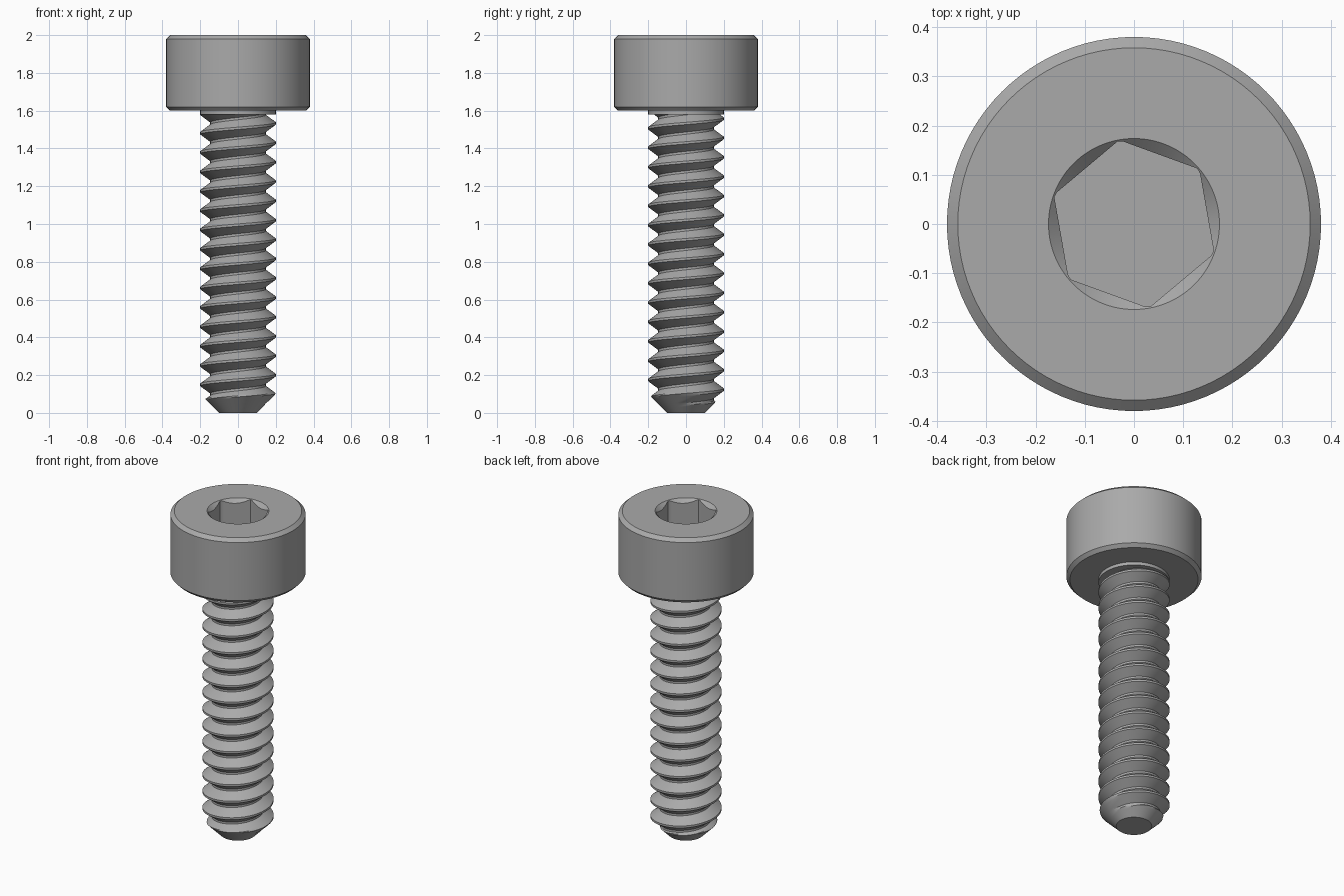
import bpy, bmesh, math

cube = bpy.data.objects.get("Cube")
if cube:
    bpy.data.objects.remove(cube, do_unlink=True)

steel = bpy.data.materials.new("grey steel")
steel.use_nodes = True
steel.diffuse_color = (0.4, 0.4, 0.4, 1)
steel.node_tree.nodes["Principled BSDF"].inputs["Base Color"].default_value = (0.4, 0.4, 0.4, 1)

TAU = 2 * math.pi
SEG = 96


def finish(bm, name, angle=25):
    bmesh.ops.remove_doubles(bm, verts=bm.verts, dist=1e-5)
    bmesh.ops.recalc_face_normals(bm, faces=bm.faces)
    mesh = bpy.data.meshes.new(name)
    bm.to_mesh(mesh)
    bm.free()
    obj = bpy.data.objects.new(name, mesh)
    bpy.context.collection.objects.link(obj)
    mesh.materials.append(steel)
    bpy.ops.object.select_all(action='DESELECT')
    obj.select_set(True)
    bpy.context.view_layer.objects.active = obj
    bpy.ops.object.shade_smooth_by_angle(angle=math.radians(angle))
    return obj


def ring(bm, radius, height):
    """Ring of vertices; radius and height may be functions of the angle."""
    verts = []
    for i in range(SEG):
        a = TAU * i / SEG
        r = radius(a) if callable(radius) else radius
        z = height(a) if callable(height) else height
        verts.append(bm.verts.new((r * math.cos(a), r * math.sin(a), z)))
    return verts


def bridge(bm, low, high):
    for i in range(SEG):
        j = (i + 1) % SEG
        bm.faces.new((low[i], low[j], high[j], high[i]))


# Head with chamfered rims and a hexagonal socket
HEX_R, HEX_TURN, FLOOR = 0.1732, math.radians(40), 1.8


def hex_radius(a):
    local = (a - HEX_TURN) % (TAU / 6) - TAU / 12
    return HEX_R * math.cos(TAU / 12) / math.cos(local)


def lip_height(a):
    return 2 - (HEX_R - hex_radius(a))


bm = bmesh.new()
rings = [ring(bm, r, z) for r, z in (
    (0.19, 1.6), (0.36, 1.6), (0.38, 1.62), (0.38, 1.98), (0.358, 2),
    (HEX_R + 0.0005, 2), (hex_radius, lip_height), (hex_radius, FLOOR))]
for low, high in zip(rings, rings[1:]):
    bridge(bm, low, high)
bm.faces.new(rings[-1])
bm.faces.new(rings[0])
finish(bm, "head")

# Collar under the head
bm = bmesh.new()
low, high = ring(bm, 0.2, 1.58), ring(bm, 0.2, 1.602)
bridge(bm, low, high)
bm.faces.new(low)
bm.faces.new(high)
finish(bm, "collar")

# Threaded shank: a helical profile, cut back to a cone at the tip
PITCH, ROOT, CREST, TOP = 0.1025, 0.147, 0.2, 1.585
PHASE = 0.04
FLANK = 6
# profile over one pitch: flat root, flank out, flat crest, flank in
corners = [(0, ROOT), (0.12, ROOT), (0.5, CREST), (0.62, CREST), (1, ROOT)]
profile = []
for (t0, r0), (t1, r1) in zip(corners, corners[1:]):
    steps = FLANK if r0 != r1 else 1
    profile += [(t0 + (t1 - t0) * k / steps, r0 + (r1 - r0) * k / steps) for k in range(steps)]

bm = bmesh.new()
columns = []
turns = int(TOP / PITCH) + 4
for i in range(SEG + 1):
    a = TAU * i / SEG
    column = []
    for n in range(turns):
        for t, r in profile:
            z = (n - 2 + t + i / SEG) * PITCH + PHASE
            rr = max(0.02, min(r, 0.1 + z))
            column.append(bm.verts.new((rr * math.cos(a), rr * math.sin(a), z)))
    columns.append(column)
for left, right in zip(columns, columns[1:]):
    for k in range(len(left) - 1):
        bm.faces.new((left[k], right[k], right[k + 1], left[k + 1]))
bmesh.ops.remove_doubles(bm, verts=bm.verts, dist=1e-5)
for height, normal in ((0, -1), (TOP, 1)):
    bmesh.ops.bisect_plane(bm, geom=bm.verts[:] + bm.edges[:] + bm.faces[:], dist=1e-6,
                           plane_co=(0, 0, height), plane_no=(0, 0, normal), clear_outer=True)
    rim = [e for e in bm.edges if e.is_boundary and all(abs(v.co.z - height) < 1e-4 for v in e.verts)]
    bmesh.ops.contextual_create(bm, geom=rim)
finish(bm, "threaded_shank")
